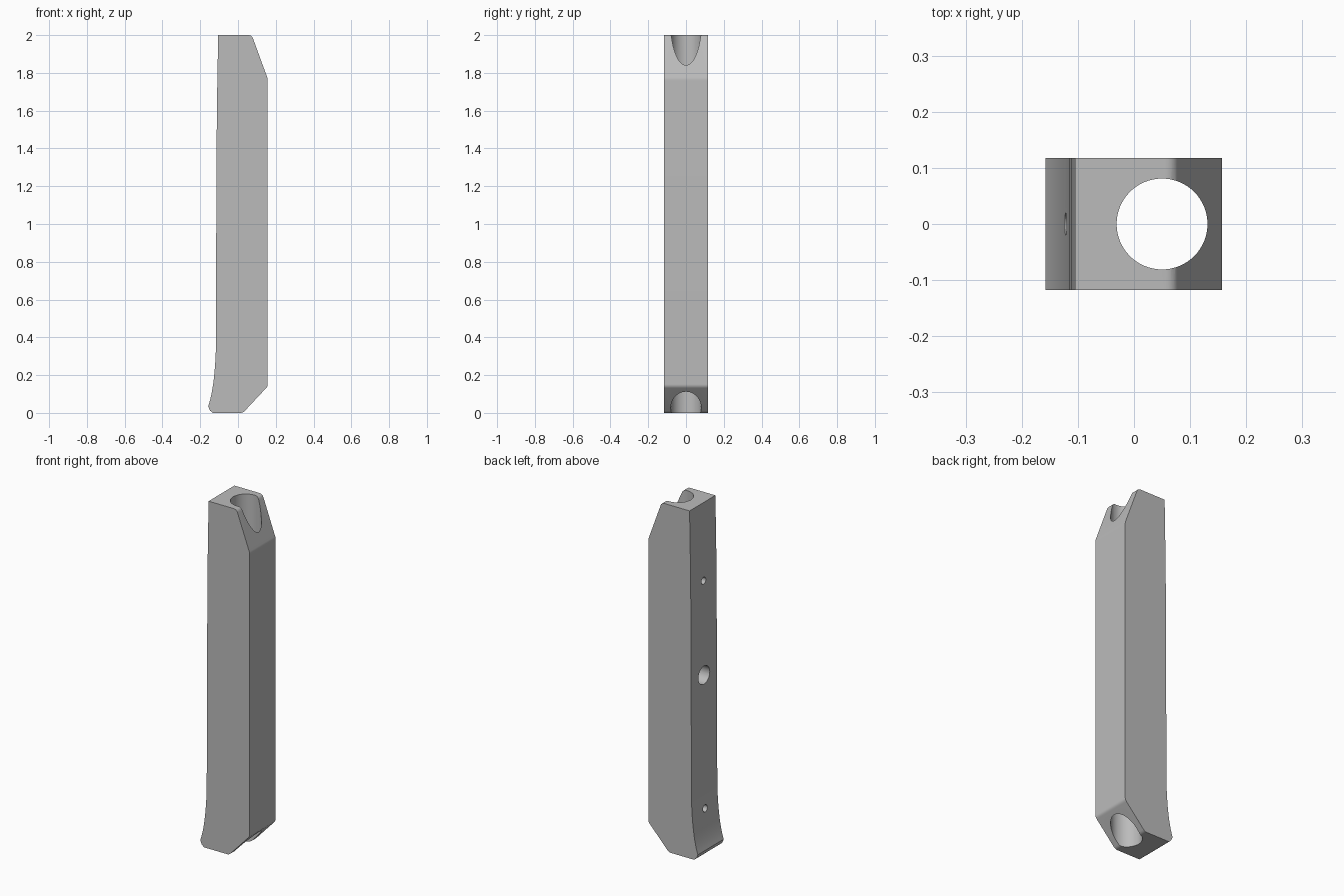
import bpy, bmesh, math
from mathutils import Vector

cube = bpy.data.objects.get("Cube")
if cube:
    bpy.data.objects.remove(cube, do_unlink=True)

HALF_DEPTH = 0.1175
grey = bpy.data.materials.new("plain grey")
grey.use_nodes = True
grey.diffuse_color = (0.5, 0.5, 0.5, 1)
grey.node_tree.nodes["Principled BSDF"].inputs["Base Color"].default_value = (0.5, 0.5, 0.5, 1)


def rounded(points, steps=6):
    """Outline from (x, z, setback) corners; a setback rounds the corner."""
    out = []
    for i, (x, z, back) in enumerate(points):
        p = Vector((x, z))
        if not back:
            out.append(p)
            continue
        a = p + (Vector(points[i - 1][:2]) - p).normalized() * back
        b = p + (Vector(points[(i + 1) % len(points)][:2]) - p).normalized() * back
        for k in range(steps + 1):
            t = k / steps
            out.append(a * (1 - t) ** 2 + p * 2 * t * (1 - t) + b * t * t)
    return out


def cutter(name, radius, start, end, sides):
    """Hidden cylinder running between two points."""
    axis = Vector(end) - Vector(start)
    bpy.ops.mesh.primitive_cylinder_add(
        vertices=sides, radius=radius, depth=axis.length,
        location=(Vector(start) + Vector(end)) / 2,
        rotation=axis.to_track_quat('Z', 'Y').to_euler())
    ob = bpy.context.object
    ob.name = name
    ob.hide_render = True
    ob.data.materials.append(grey)
    return ob


# Side outline: chamfered right edge, gently hollowed left edge with a flared foot
outline = rounded([
    (-0.105, 2.0, 0), (0.073, 2.0, 0.018), (0.157, 1.77, 0.01),
    (0.157, 0.14, 0.012), (0.026, 0.0, 0.014), (-0.134, 0.0, 0),
    (-0.148, 0.012, 0), (-0.158, 0.035, 0)])
foot_start, foot_bend, foot_end = Vector((-0.158, 0.035)), Vector((-0.124, 0.13)), Vector((-0.117, 0.34))
for k in range(1, 13):
    t = k / 12
    outline.append(foot_start * (1 - t) ** 2 + foot_bend * 2 * t * (1 - t) + foot_end * t * t)
outline += [Vector((-0.115, 1.0)), Vector((-0.112, 1.6))]

bm = bmesh.new()
face = bm.faces.new([bm.verts.new((p.x, -HALF_DEPTH, p.y)) for p in outline])
grown = bmesh.ops.extrude_face_region(bm, geom=[face])
bmesh.ops.translate(bm, vec=(0, 2 * HALF_DEPTH, 0),
                    verts=[v for v in grown["geom"] if isinstance(v, bmesh.types.BMVert)])
bmesh.ops.recalc_face_normals(bm, faces=bm.faces)
mesh = bpy.data.meshes.new("handle_body")
bm.to_mesh(mesh)
bm.free()
body = bpy.data.objects.new("handle_body", mesh)
bpy.context.collection.objects.link(body)
mesh.materials.append(grey)

# Long bore, plus three side holes that open into it
cutters = [cutter("long_bore_cutter", 0.081, (0.05, 0, -0.1), (0.05, 0, 2.1), 64)]
for name, radius, z in (("upper_pin", 0.02, 1.555), ("middle_port", 0.052, 1.013), ("lower_pin", 0.02, 0.248)):
    cutters.append(cutter(name + "_cutter", radius, (-0.3, 0, z), (0.04, 0, z), 32))

bpy.ops.object.select_all(action='DESELECT')
body.select_set(True)
bpy.context.view_layer.objects.active = body
for ob in cutters:
    mod = body.modifiers.new(ob.name, 'BOOLEAN')
    mod.operation = 'DIFFERENCE'
    mod.solver = 'EXACT'
    mod.object = ob
    bpy.ops.object.modifier_apply(modifier=mod.name)
for ob in cutters:
    bpy.data.objects.remove(ob, do_unlink=True)

body.select_set(True)
bpy.ops.object.shade_smooth_by_angle(angle=math.radians(25))
